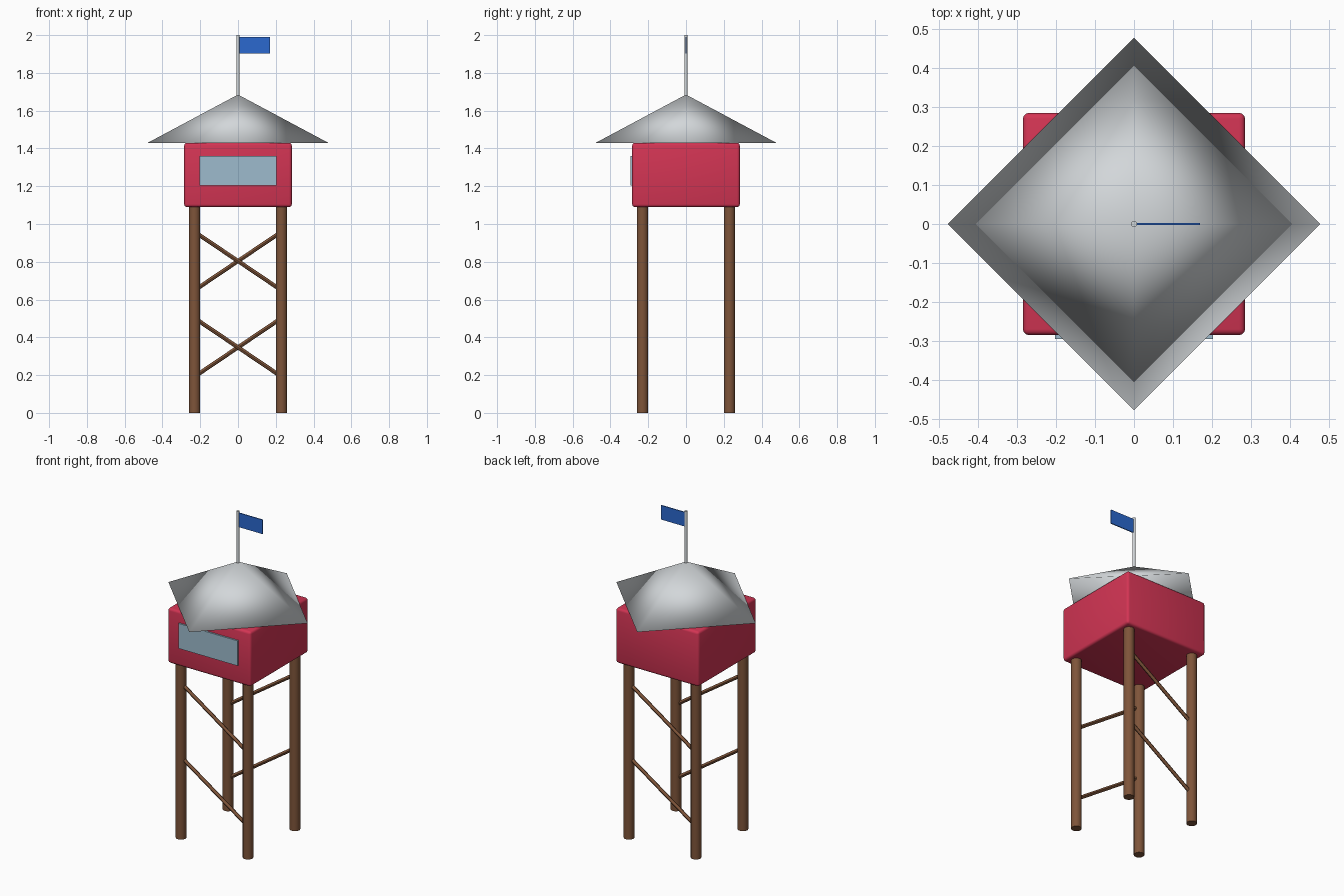
import bpy
from math import pi
from mathutils import Vector

if "Cube" in bpy.data.objects:
    bpy.data.objects.remove(bpy.data.objects["Cube"], do_unlink=True)


def material(name, rgb):
    mat = bpy.data.materials.new(name)
    mat.use_nodes = True
    mat.diffuse_color = (*rgb, 1)
    mat.node_tree.nodes["Principled BSDF"].inputs["Base Color"].default_value = (*rgb, 1)
    return mat


red = material("red", (0.65, 0.035, 0.088))
brown = material("wood brown", (0.21, 0.09, 0.042))
grey = material("roof grey", (0.65, 0.68, 0.7))
glass = material("glass blue", (0.34, 0.5, 0.61))
blue = material("flag blue", (0.024, 0.14, 0.62))


def finish(name, mat):
    ob = bpy.context.object
    ob.name = ob.data.name = name
    ob.data.materials.append(mat)
    return ob


def box(name, mat, low, high):
    low, high = Vector(low), Vector(high)
    bpy.ops.mesh.primitive_cube_add(size=1, location=(low + high) / 2)
    bpy.context.object.scale = high - low
    bpy.ops.object.transform_apply(location=False, rotation=False, scale=True)
    return finish(name, mat)


def rod(name, mat, start, end, radius, sides=24):
    start, end = Vector(start), Vector(end)
    axis = end - start
    bpy.ops.mesh.primitive_cylinder_add(
        vertices=sides, radius=radius, depth=axis.length, location=(start + end) / 2,
        rotation=axis.to_track_quat("Z", "Y").to_euler())
    bpy.ops.object.shade_smooth_by_angle()
    return finish(name, mat)


LEG = 0.23
FLOOR, EAVE, PEAK = 1.09, 1.43, 1.685

# Four legs
for side, sx in (("right", -1), ("left", 1)):
    for end, sy in (("front", -1), ("back", 1)):
        rod(f"{end}_{side}_leg", brown, (sx * LEG, sy * LEG, 0),
            (sx * LEG, sy * LEG, FLOOR), 0.03)

# Diagonal braces, rising opposite ways on front and back
for end, sy in (("front", -1), ("back", 1)):
    for level, z in (("lower", 0.347), ("upper", 0.804)):
        rod(f"{end}_{level}_brace", brown, (sy * LEG, sy * LEG, z + 0.155),
            (-sy * LEG, sy * LEG, z - 0.155), 0.011, 12)

# Cabin with softly rounded edges
cabin = box("cabin", red, (-0.285, -0.285, FLOOR), (0.285, 0.285, EAVE))
bevel = cabin.modifiers.new("rounded_edges", "BEVEL")
bevel.width = 0.015
bevel.segments = 3
bpy.ops.object.shade_smooth()

# Front window
box("window", glass, (-0.203, -0.295, 1.205), (0.203, -0.283, 1.36))

# Pyramid roof turned corner-forward, smooth shaded
bpy.ops.mesh.primitive_cone_add(vertices=4, radius1=0.478, radius2=0, depth=PEAK - EAVE,
                                location=(0, 0, (EAVE + PEAK) / 2))
bpy.ops.object.shade_smooth()
finish("roof", grey)

# Flag and pole
rod("flag_pole", grey, (0, 0, PEAK - 0.02), (0, 0, 2), 0.008, 12)
box("flag", blue, (0.008, -0.003, 1.902), (0.17, 0.003, 1.99))
